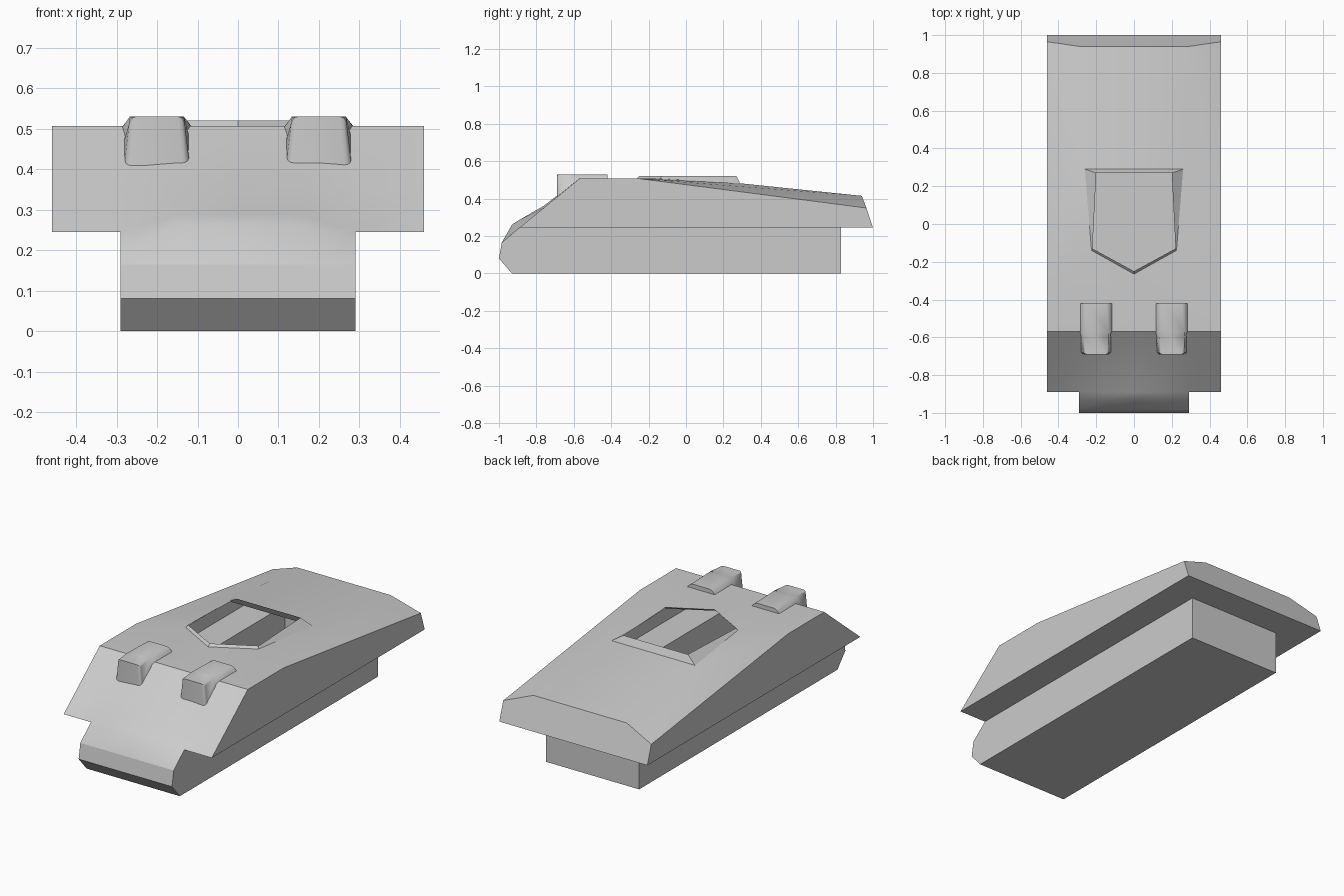
import bpy, bmesh
from mathutils import Vector

if "Cube" in bpy.data.objects:
    bpy.data.objects.remove(bpy.data.objects["Cube"])


def finish(bm, name, angle):
    """Turn a bmesh into a smooth-by-angle object."""
    bmesh.ops.remove_doubles(bm, verts=bm.verts, dist=0.0005)
    bmesh.ops.recalc_face_normals(bm, faces=bm.faces)
    mesh = bpy.data.meshes.new(name)
    bm.to_mesh(mesh)
    bm.free()
    obj = bpy.data.objects.new(name, mesh)
    bpy.context.collection.objects.link(obj)
    bpy.ops.object.select_all(action='DESELECT')
    obj.select_set(True)
    bpy.context.view_layer.objects.active = obj
    bpy.ops.object.shade_smooth_by_angle(angle=angle)
    return obj


def mirrored_face(bm, *points):
    """Add a face and its copy across x = 0."""
    bm.faces.new([bm.verts.new(p) for p in points])
    bm.faces.new([bm.verts.new((-x, y, z)) for x, y, z in reversed(points)])


def strip(bm, x0, x1, row0, row1):
    """Bridge two lengthwise (y, z) profiles at two x positions."""
    for a, b, c, d in zip(row0, row0[1:], row1[1:], row1):
        mirrored_face(bm, (x0, *a), (x0, *b), (x1, *c), (x1, *d))


W, T = 0.46, 0.29              # half widths of upper hull and lower tub
ROOF, STEP = 0.507, 0.245      # roof height and sponson floor height
bm = bmesh.new()

# Sloped front plate, swelling slightly at the middle of the nose
edge = [(-0.57, ROOF), (-0.76, 0.351), (-0.89, STEP), (-0.93, 0.212), (-0.985, 0.165)]
bulge = [(-0.57, ROOF), (-0.76, 0.362), (-0.89, 0.287), (-0.93, 0.262), (-0.985, 0.165)]
strip(bm, W, T, edge[:3], edge[:3])
strip(bm, T, 0.15, edge, bulge)
strip(bm, 0.15, 0, bulge, bulge)

# Lower tub: nose, floor, rear wall and sides
tub = [(-0.985, 0.165), (-1.0, 0.08), (-0.93, 0), (0.83, 0), (0.83, STEP)]
strip(bm, T, 0, tub, tub)
mirrored_face(bm, *[(T, *p) for p in edge[2:] + tub[1:]])

# Sponson floors, rear overhang and side walls
mirrored_face(bm, (T, -0.89, STEP), (W, -0.89, STEP), (W, 1, STEP), (T, 0.83, STEP))
mirrored_face(bm, (0, 0.83, STEP), (T, 0.83, STEP), (W, 1, STEP), (0, 1, STEP))
side = [(-0.57, ROOF), (-0.76, 0.351), (-0.89, STEP), (1, STEP), (0.965, 0.35), (-0.25, ROOF)]
mirrored_face(bm, *[(W, *p) for p in side])

# Rear plate, side chamfers and sloping rear deck
base = [(0, -0.265, ROOF), (0.225, -0.14, ROOF), (0.26, 0.29, 0.482), (0, 0.29, 0.482)]
tail, tail_mid = (T, 0.94, 0.415), (0, 0.94, 0.415)
mirrored_face(bm, (0, 1, STEP), (W, 1, STEP), (W, 0.965, 0.35), tail, tail_mid)
mirrored_face(bm, (W, -0.25, ROOF), (W, 0.965, 0.35), tail, base[2])
mirrored_face(bm, base[3], base[2], tail, tail_mid)

# Flat roof around the open turret well
mirrored_face(bm, (0, -0.57, ROOF), (W, -0.57, ROOF), (W, -0.25, ROOF), base[1], base[0])
mirrored_face(bm, (W, -0.25, ROOF), base[2], base[1])

# Raised five-sided rim of the well
rim = [(0, -0.25, 0.52), (0.22, -0.13, 0.52), (0.2, 0.27, 0.52), (0, 0.27, 0.52)]
for i in range(3):
    mirrored_face(bm, base[i], base[i + 1], rim[i + 1], rim[i])
finish(bm, "hull", 0.5)

# Two hatch hoods: (y, lower half width, lower z, upper half width)
sections = [(-0.42, 0.088, 0.502, 0.066), (-0.57, 0.088, 0.500, 0.066),
            (-0.60, 0.084, 0.460, 0.067), (-0.69, 0.080, 0.400, 0.067)]
for s, name in ((-1, "left_hood"), (1, "right_hood")):
    bm = bmesh.new()
    rings = [[bm.verts.new((s * 0.2 + x, y, z)) for x, z in
              ((-lo, z0), (-up, 0.53), (up, 0.53), (lo, z0))]
             for y, lo, z0, up in sections]
    for r, q in zip(rings, rings[1:]):
        for i in range(4):
            j = (i + 1) % 4
            bm.faces.new((r[i], r[j], q[j], q[i]))
    bm.faces.new(rings[0])
    bm.faces.new(rings[-1])
    # Round the long top edges and the front corners
    front = set(rings[-1])
    keep = [e for e in bm.edges
            if (all(abs(v.co.z - 0.53) < 1e-4 for v in e.verts)
                and abs(e.verts[0].co.y - e.verts[1].co.y) > 0.01)
            or (all(v in front for v in e.verts)
                and abs(e.verts[0].co.z - e.verts[1].co.z) > 0.05)]
    bmesh.ops.bevel(bm, geom=keep, offset=0.016, segments=3, profile=0.5,
                    affect='EDGES', clamp_overlap=True)
    finish(bm, name, 0.6)
